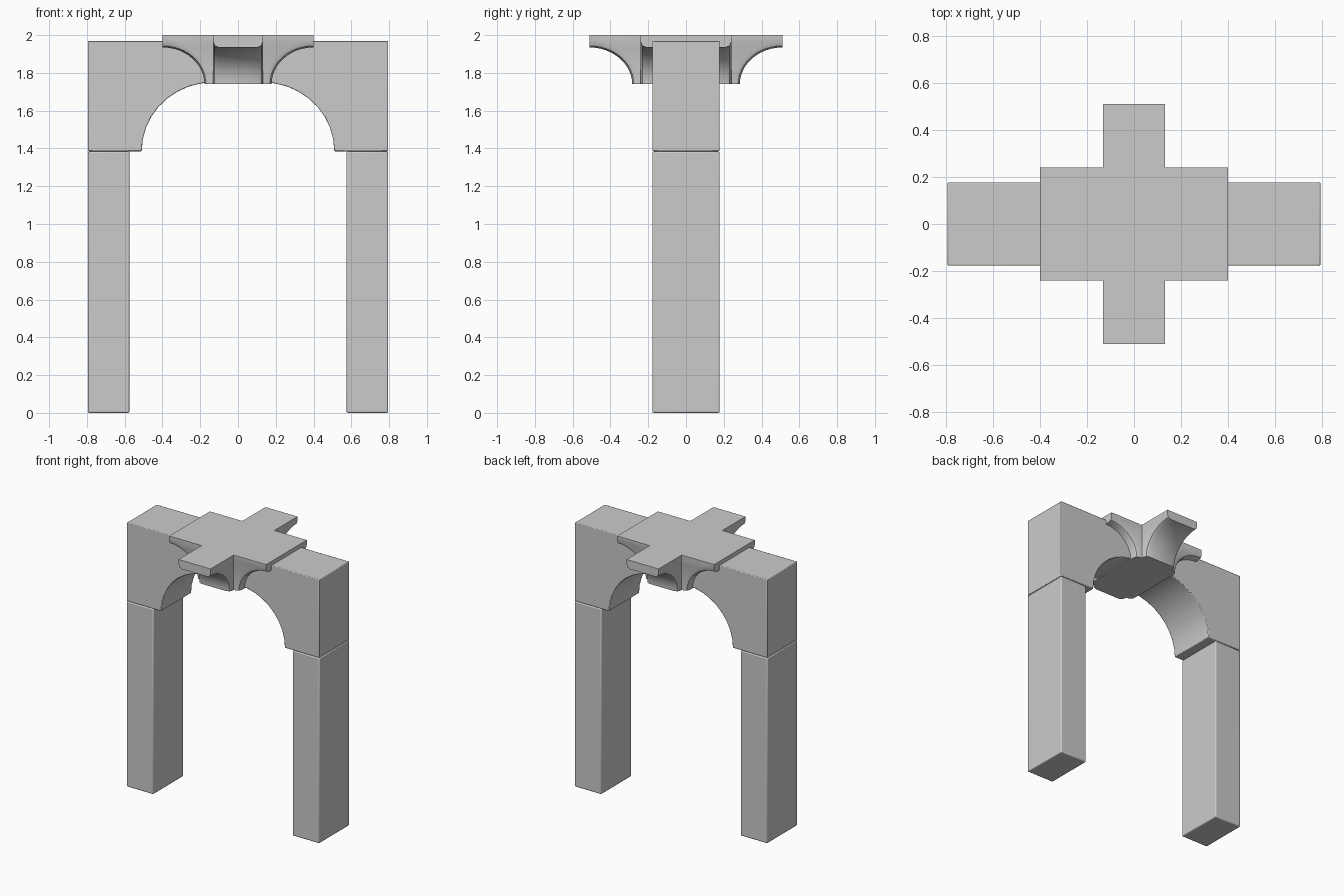
import bpy, bmesh, math

cube = bpy.data.objects.get("Cube")
if cube:
    bpy.data.objects.remove(cube, do_unlink=True)

stone = bpy.data.materials.new("grey stone")
stone.use_nodes = True
stone.diffuse_color = (0.6, 0.6, 0.6, 1)
stone.node_tree.nodes["Principled BSDF"].inputs["Base Color"].default_value = (0.6, 0.6, 0.6, 1)


def quarter(cx, cz, rx, rz, start, end, steps):
    """Points along a quarter ellipse in the x-z plane."""
    angles = [math.radians(start + (end - start) * i / steps) for i in range(steps + 1)]
    return [(cx + rx * math.cos(a), cz + rz * math.sin(a)) for a in angles]


def mirrored(half):
    """Close a right-hand half outline with its left-hand copy."""
    return half + [(-x, z) for x, z in reversed(half)]


def extrude_profile(name, outline, half_width, chamfer=None, soften=0, turn=0):
    """Extrude an x-z outline along y; chamfer(edge) picks the edges to cut."""
    bm = bmesh.new()
    face = bm.faces.new([bm.verts.new((x, -half_width, z)) for x, z in outline])
    moved = bmesh.ops.extrude_face_region(bm, geom=[face])["geom"]
    bmesh.ops.translate(bm, vec=(0, 2 * half_width, 0),
                        verts=[v for v in moved if isinstance(v, bmesh.types.BMVert)])
    bmesh.ops.recalc_face_normals(bm, faces=bm.faces)
    if chamfer:
        bmesh.ops.bevel(bm, geom=[e for e in bm.edges if chamfer(e)], offset=0.03,
                        segments=2, profile=0.5, affect='EDGES', clamp_overlap=True)
    mesh = bpy.data.meshes.new(name)
    bm.to_mesh(mesh)
    bm.free()
    mesh.materials.append(stone)
    obj = bpy.data.objects.new(name, mesh)
    bpy.context.collection.objects.link(obj)
    obj.rotation_euler.z = turn
    if soften:
        bevel = obj.modifiers.new("soft edges", 'BEVEL')
        bevel.width = soften
        bevel.segments = 2
        bevel.limit_method = 'ANGLE'
        bevel.angle_limit = math.radians(40)
    bpy.ops.object.select_all(action='DESELECT')
    obj.select_set(True)
    bpy.context.view_layer.objects.active = obj
    bpy.ops.object.shade_smooth_by_angle(angle=math.radians(35))
    return obj


# Legs
for side, sign in (("left", 1), ("right", -1)):
    inner, outer = 0.575 * sign, 0.795 * sign
    extrude_profile(side + "_leg", [(inner, 0), (outer, 0), (outer, 1.383), (inner, 1.383)],
                    0.178, soften=0.007)

# Arch block spanning the legs
half_arch = [(0.795, 1.97), (0.795, 1.385)] + quarter(0.13, 1.385, 0.38, 0.365, 0, 90, 9)
extrude_profile("arch", mirrored(half_arch), 0.178, soften=0.005)


# Cross-shaped crown: two flared brackets crossing at the centre
def flare(bottom, tip):
    curve = quarter(tip, 1.74, tip - bottom, 0.195, 90, 180, 12)
    return mirrored([(tip, 2.0)] + curve)


def under_edge(half_width):
    """Edges along the sides of the curved underside."""
    def pick(edge):
        a, b = (v.co for v in edge.verts)
        return (abs(a.y - b.y) < 0.001 and a.x * b.x > 0
                and max(a.z, b.z) < 1.95 and abs(abs(a.y) - half_width) < 0.001)
    return pick


extrude_profile("crown_side_bracket", flare(0.178, 0.4), 0.24, chamfer=under_edge(0.24))
extrude_profile("crown_front_back_bracket", flare(0.285, 0.512), 0.132,
                chamfer=under_edge(0.132), turn=math.pi / 2)
